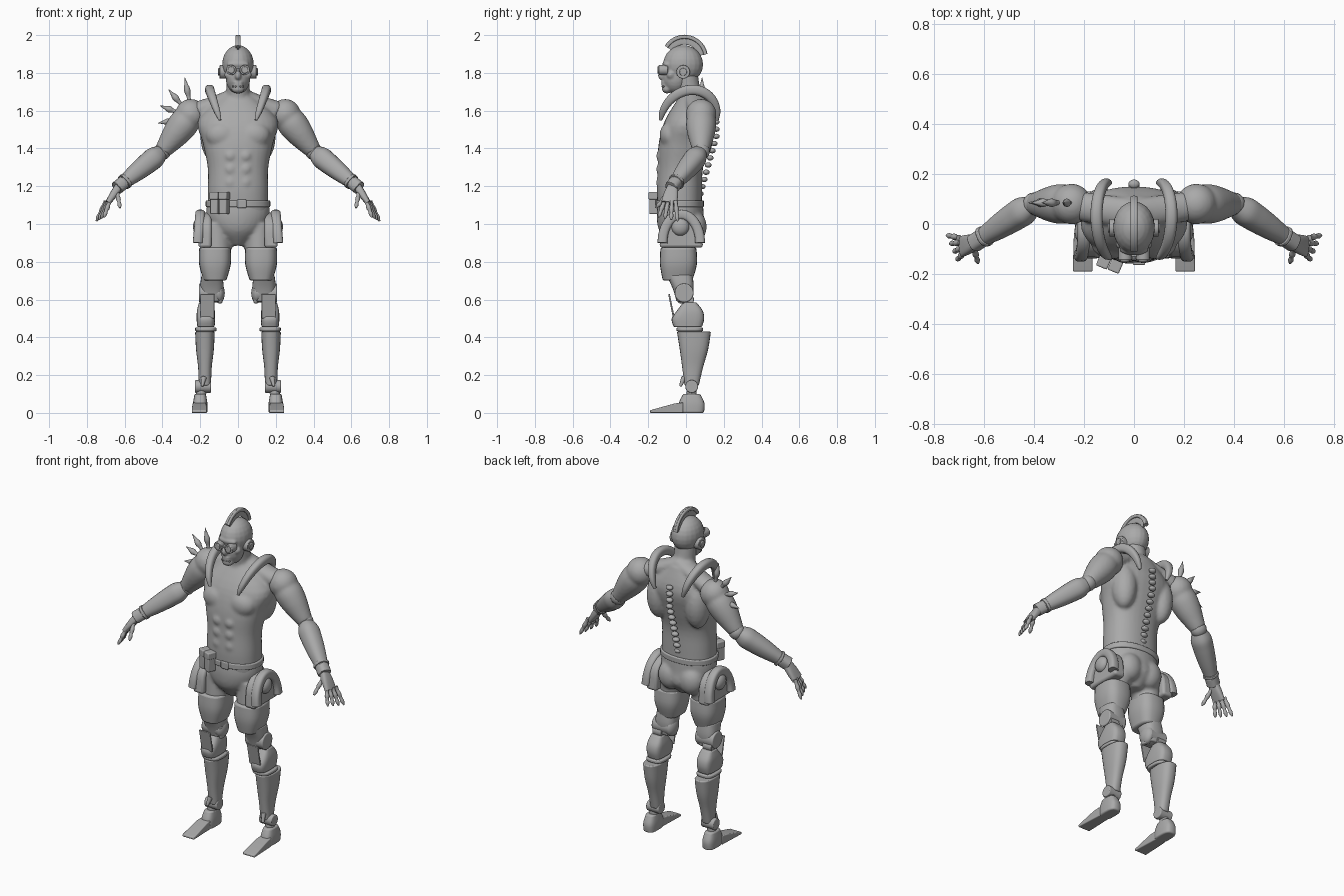
import bpy, bmesh, math
from mathutils import Vector, Matrix

cube = bpy.data.objects.get("Cube")
if cube:
    bpy.data.objects.remove(cube, do_unlink=True)

X, Y, Z = Vector((1, 0, 0)), Vector((0, 1, 0)), Vector((0, 0, 1))
grey = bpy.data.materials.new("plain_grey")
grey.use_nodes = True
grey.diffuse_color = (.4, .4, .4, 1)
grey.node_tree.nodes["Principled BSDF"].inputs["Base Color"].default_value = grey.diffuse_color
made = []


def spline(rows, steps):
    """Smooth curve through all rows, with straight ends."""
    smooth = []
    for i, (start, end) in enumerate(zip(rows, rows[1:])):
        before, after = rows[max(i - 1, 0)], rows[min(i + 2, len(rows) - 1)]
        leave, arrive = (end - before) / 2, (after - start) / 2
        for k in range(steps):
            t = k / steps
            bend = (leave - (end - start)) * (1 - t) + ((end - start) - arrive) * t
            smooth.append(start.lerp(end, t) + bend * t * (1 - t))
    return smooth + [rows[-1]]


def loft(bm, rows, ref=Y, power=2, upright=False, steps=4, sides=24):
    """Skin of superellipse rings; each row is a centre and two radii."""
    rows = spline([Vector(row) for row in rows], steps)
    rings = []
    for i, row in enumerate(rows):
        along = rows[min(i + 1, len(rows) - 1)] - rows[max(i - 1, 0)]
        tangent = Z if upright else Vector(along[:3]).normalized()
        u = tangent.cross(ref).normalized()
        v = u.cross(tangent)
        ring = []
        for k in range(sides):
            c, s = math.cos(math.tau * k / sides), math.sin(math.tau * k / sides)
            across = u * row[3] * math.copysign(abs(c) ** (2 / power), c)
            deep = v * row[4] * math.copysign(abs(s) ** (2 / power), s)
            ring.append(bm.verts.new(Vector(row[:3]) + across + deep))
        rings.append(ring)
    for low, high in zip(rings, rings[1:]):
        for k in range(sides):
            bm.faces.new((low[k - 1], low[k], high[k], high[k - 1]))
    bm.faces.new(rings[0])
    bm.faces.new(rings[-1])


def limb(bm, start, end, radii, **options):
    """Straight limb with evenly spaced radii, single or in pairs."""
    start, end = Vector(start), Vector(end)
    pairs = [r if isinstance(r, tuple) else (r, r) for r in radii]
    loft(bm, [(*start.lerp(end, i / (len(pairs) - 1)), *pair) for i, pair in enumerate(pairs)], **options)


def column(bm, x, low, high, sections, **options):
    """Upright loft; sections of y, half width and half depth are evenly spaced in height."""
    rise = (high - low) / (len(sections) - 1)
    loft(bm, [(x, y, low + rise * i, wide, deep) for i, (y, wide, deep) in enumerate(sections)],
         upright=True, **options)


def ball(bm, centre, radii):
    radii = radii if isinstance(radii, tuple) else (radii,) * 3
    place = Matrix.Translation(centre) @ Matrix.Diagonal((*radii, 1))
    bmesh.ops.create_uvsphere(bm, u_segments=20, v_segments=12, radius=1, matrix=place)


def drum(bm, centre, radius, depth, axis):
    place = Matrix.Translation(centre) @ Z.rotation_difference(axis).to_matrix().to_4x4()
    bmesh.ops.create_cone(bm, cap_ends=True, segments=24, radius1=radius, radius2=radius, depth=depth, matrix=place)


def box(bm, centre, size, turn=0, axis=Z):
    place = Matrix.Translation(centre) @ Matrix.Rotation(turn, 4, axis) @ Matrix.Diagonal((*size, 1))
    bmesh.ops.create_cube(bm, size=1, matrix=place)


def slab(bm, profile, inner, outer):
    """Side profile of y, z points, extruded across x."""
    face = bm.faces.new([bm.verts.new((inner, y, z)) for y, z in profile])
    geometry = bmesh.ops.extrude_face_region(bm, geom=[face])["geom"]
    moved = [item for item in geometry if isinstance(item, bmesh.types.BMVert)]
    bmesh.ops.translate(bm, verts=moved, vec=X * (outer - inner))


def arc(y, z, wide, tall, first=0, last=180, count=12):
    angles = [math.radians(first + (last - first) * i / count) for i in range(count + 1)]
    return [(y + wide * math.cos(a), z + tall * math.sin(a)) for a in angles]


def both(shape, bm, centre, *rest):
    x, y, z = centre
    shape(bm, (x, y, z), *rest)
    shape(bm, (-x, y, z), *rest)


def finish(name, bm, voxel=0, mirror=False, bevel=0):
    bmesh.ops.recalc_face_normals(bm, faces=bm.faces)
    mesh = bpy.data.meshes.new(name)
    bm.to_mesh(mesh)
    bm.free()
    mesh.materials.append(grey)
    part = bpy.data.objects.new(name, mesh)
    bpy.context.collection.objects.link(part)
    made.append(part)
    if voxel:
        fuse = part.modifiers.new("fuse", "REMESH")
        fuse.mode, fuse.voxel_size, fuse.use_smooth_shade = "VOXEL", voxel, True
        soften = part.modifiers.new("soften", "SMOOTH")
        soften.factor, soften.iterations = .5, 4
    if bevel:
        edges = part.modifiers.new("round_edges", "BEVEL")
        edges.width, edges.segments = bevel, 3
    if mirror:
        part.modifiers.new("other_side", "MIRROR")


# Torso with neck and muscles
bm = bmesh.new()
column(bm, 0, 1.04, 1.68, [(-.03, .16, .115), (-.035, .16, .12), (-.03, .16, .12), (-.01, .185, .135),
                           (.02, .21, .13), (.04, .08, .07)], power=2.3, sides=32)
limb(bm, (0, .03, 1.6), (0, 0, 1.8), [.07, .062, .062])
both(ball, bm, (.085, -.085, 1.47), (.085, .055, .07))
both(ball, bm, (.13, .07, 1.47), (.07, .075, .14))
for row in range(3):
    both(ball, bm, (.04, -.125, 1.22 + row * .07), .034)
for side in (1, -1):
    limb(bm, (0, .04, 1.69), (.21 * side, .07, 1.6), [(.04, .06), (.04, .06), (.05, .06)])
finish("torso", bm, voxel=.01)

# Spine knobs
bm = bmesh.new()
for i in range(12):
    ball(bm, (0, .075 + .085 * min(i / 8, 1), 1.16 + i * .038), (.022, .018, .014))
finish("spine_knobs", bm)

# Raised shoulder harness straps
bm = bmesh.new()
strap = []
for i, (y, z) in enumerate(arc(.015, 1.55, .15, .16)):
    crest = math.sin(math.pi * i / 12)
    thick = .008 + .019 * math.sqrt(max(crest, 0))
    strap.append((.095 + .055 * crest, y + .02 * crest, z, thick, thick * .9))
loft(bm, strap, ref=X, power=2.6, steps=2)
finish("harness_straps", bm, mirror=True)

# Head
bm = bmesh.new()
ball(bm, (0, -.015, 1.845), (.084, .106, .102))
ball(bm, (0, -.055, 1.775), (.066, .07, .085))
ball(bm, (0, -.1, 1.715), (.035, .028, .024))
ball(bm, (0, -.1, 1.845), (.06, .026, .02))
ball(bm, (0, -.127, 1.787), (.017, .022, .026))
for lip in (1.75, 1.735):
    ball(bm, (0, -.115, lip), (.028, .016, .008))
both(ball, bm, (.05, -.08, 1.79), .023)
finish("head", bm, voxel=.006)

# Goggles, ear discs and lip studs
bm = bmesh.new()
both(drum, bm, (.036, -.12, 1.815), .027, .05, Y)
both(drum, bm, (.036, -.147, 1.815), .018, .01, Y)
box(bm, (0, -.122, 1.815), (.03, .02, .014))
both(drum, bm, (.08, -.015, 1.805), .036, .036, X)
both(drum, bm, (.1, -.015, 1.805), .02, .01, X)
for x in (.012, .026):
    both(ball, bm, (x, -.128 + x / 3, 1.728), .005)
finish("goggles_and_ear_discs", bm, bevel=.004)

# Mohawk: thin fin with a thicker crest band
bm = bmesh.new()
for radius, tall, wide in ((.098, .026, .006), (.113, .01, .014)):
    loft(bm, [(0, y, z, tall, wide) for y, z in arc(-.008, 1.878, radius, radius, 10, 148)],
         ref=X, power=4, steps=1)
finish("mohawk", bm)

# Upper arms and elbows
shoulder, elbow, wrist = Vector((.25, .08, 1.58)), Vector((.4, .08, 1.385)), Vector((.63, -.07, 1.2))
bm = bmesh.new()
ball(bm, shoulder, .082)
limb(bm, shoulder, elbow, [.07, .08, .074, .06, .044])
ball(bm, (.315, .045, 1.5), (.045, .04, .06))
finish("upper_arms", bm, voxel=.009, mirror=True)
bm = bmesh.new()
ball(bm, elbow, .046)
finish("elbow_joints", bm, mirror=True)

# Forearms and wrist cuffs
bm = bmesh.new()
limb(bm, elbow, wrist, [.034, .056, .056, .052, .046, .038, .032], power=2.3)
finish("forearms", bm, mirror=True)
bm = bmesh.new()
for start, end, size in ((.84, .89, .042), (.9, 1.05, .036)):
    limb(bm, elbow.lerp(wrist, start), elbow.lerp(wrist, end), [size, size], power=2.6)
finish("wrist_cuffs", bm, mirror=True, bevel=.004)

# Hands with jointed fingers fanned across the palm
bm = bmesh.new()
limb(bm, wrist, (.69, -.09, 1.11), [(.022, .027), (.02, .038), (.014, .042)], power=3)
fingers = [((.64, -.095, 1.165), (.624, -.158, 1.085))]
for i in range(4):
    fan = i / 3
    fingers.append(((.7 - .02 * fan, -.055 - .06 * fan, 1.12), (.75 - .04 * fan, -.045 - .1 * fan, 1.015 + .02 * fan)))
for knuckle, tip in fingers:
    limb(bm, knuckle, tip, [.012, .01, .013, .009, .011, .004], sides=12)
finish("hands", bm, mirror=True)

# Spikes fanned over the right shoulder
bm = bmesh.new()
for i, reach in enumerate((.22, .2, .185, .185)):
    angle = math.radians(101 + 29 * i)
    way = X * math.cos(angle) + Z * math.sin(angle)
    socket = Vector((-.24, .085, 1.56))
    limb(bm, socket + way * .08, socket + way * reach, [.012, .01, .017, .009, .001], sides=12)
finish("shoulder_spikes", bm)

# Trousers
bm = bmesh.new()
column(bm, 0, .885, 1.11, [(-.02, .04, .06), (-.02, .13, .12), (-.03, .165, .125), (-.03, .165, .12)], sides=32)
both(ball, bm, (.07, .045, .985), (.075, .065, .085))
for side in (1, -1):
    column(bm, .11 * side, .85, 1, [(-.035, .075, .085), (-.025, .075, .09)])
finish("trousers", bm, voxel=.01)

# Belt and pouches
bm = bmesh.new()
column(bm, 0, 1.09, 1.125, [(-.032, .171, .127)] * 2, power=2.2, steps=1, sides=36)
box(bm, (.02, -.158, 1.107), (.05, .012, .045))
for x, y in ((-.12, -.148), (-.073, -.165)):
    box(bm, (x, y, 1.11), (.042, .05, .115), -.4)
    box(bm, (x, y, 1.15), (.048, .056, .04), -.4)
finish("belt_and_pouches", bm, bevel=.006)

# Hip guards: plate, arched rim and ball
bm = bmesh.new()
slab(bm, arc(-.025, .95, .11, .11) + [(-.14, .875), (.09, .875)], .14, .21)
finish("hip_guards", bm, mirror=True, bevel=.015)
bm = bmesh.new()
loft(bm, [(.2 + (1.05 - z) * .09, y, z, .026, .026) for y, z in arc(-.025, .9, .1, .15)], ref=X, power=3, steps=2)
ball(bm, (.208, -.03, .985), (.03, .047, .047))
finish("hip_rims_and_balls", bm, mirror=True)

# Thigh armour and knees
bm = bmesh.new()
column(bm, .122, .7, .875, [(-.045, .06, .078), (-.04, .084, .098), (-.04, .084, .095)], power=2.8)
finish("thigh_armour", bm, mirror=True, bevel=.01)
bm = bmesh.new()
column(bm, .138, .59, .73, [(-.01, .05, .04), (-.015, .062, .056), (-.035, .055, .07)], power=2.8)
ball(bm, (.1, -.01, .635), (.03, .05, .055))
drum(bm, (.15, -.01, .635), .05, .115, X)
column(bm, .095, .58, .66, [(-.02, .012, .02), (-.03, .02, .03)])
finish("knee_joints", bm, mirror=True, bevel=.006)

# Upper shin blocks and knee plates
bm = bmesh.new()
column(bm, .17, .455, .585, [(.01, .046, .075), (.01, .049, .086), (.02, .047, .068), (.02, .036, .035)], power=3.5)
finish("upper_shin_blocks", bm, mirror=True, bevel=.006)
bm = bmesh.new()
box(bm, (.162, -.077, .565), (.075, .009, .13), .2, X)
drum(bm, (.17, .01, .6), .032, .06, X)
finish("knee_plates", bm, mirror=True, bevel=.003)

# Shins with a top ring
bm = bmesh.new()
column(bm, .175, .145, .43, [(.03, .032, .038), (.035, .036, .055), (.042, .047, .075), (.042, .052, .09)], power=2.5)
column(bm, .17, .432, .452, [(.02, .057, .07)] * 2, power=3, steps=1)
finish("shins", bm, mirror=True, bevel=.006)

# Ankle joints
bm = bmesh.new()
drum(bm, (.185, .03, .14), .034, .085, X)
limb(bm, (.19, .03, .15), (.197, .03, .08), [.024, .028])
limb(bm, (.18, -.01, .19), (.19, -.03, .14), [.015, .007])
finish("ankle_joints", bm, mirror=True, bevel=.005)

# Feet: heel blocks and flared flat toes
bm = bmesh.new()
column(bm, .2, 0, .1, [(.03, .038, .065), (.03, .038, .068), (.03, .03, .045)], power=3)
finish("heels", bm, mirror=True, bevel=.008)
bm = bmesh.new()
slab(bm, [(-.19, 0), (-.015, 0), (-.015, .055), (-.06, .05), (-.19, .014)], .165, .245)
for v in bm.verts:
    v.co.x += (.2 - v.co.x) * max(0, v.co.y + .1) * 2
finish("toes", bm, mirror=True, bevel=.005)

# Smooth shading with sharp edges kept
for part in bpy.context.selected_objects:
    part.select_set(False)
for part in made:
    part.select_set(True)
bpy.context.view_layer.objects.active = made[0]
bpy.ops.object.shade_smooth_by_angle(angle=math.radians(40))
